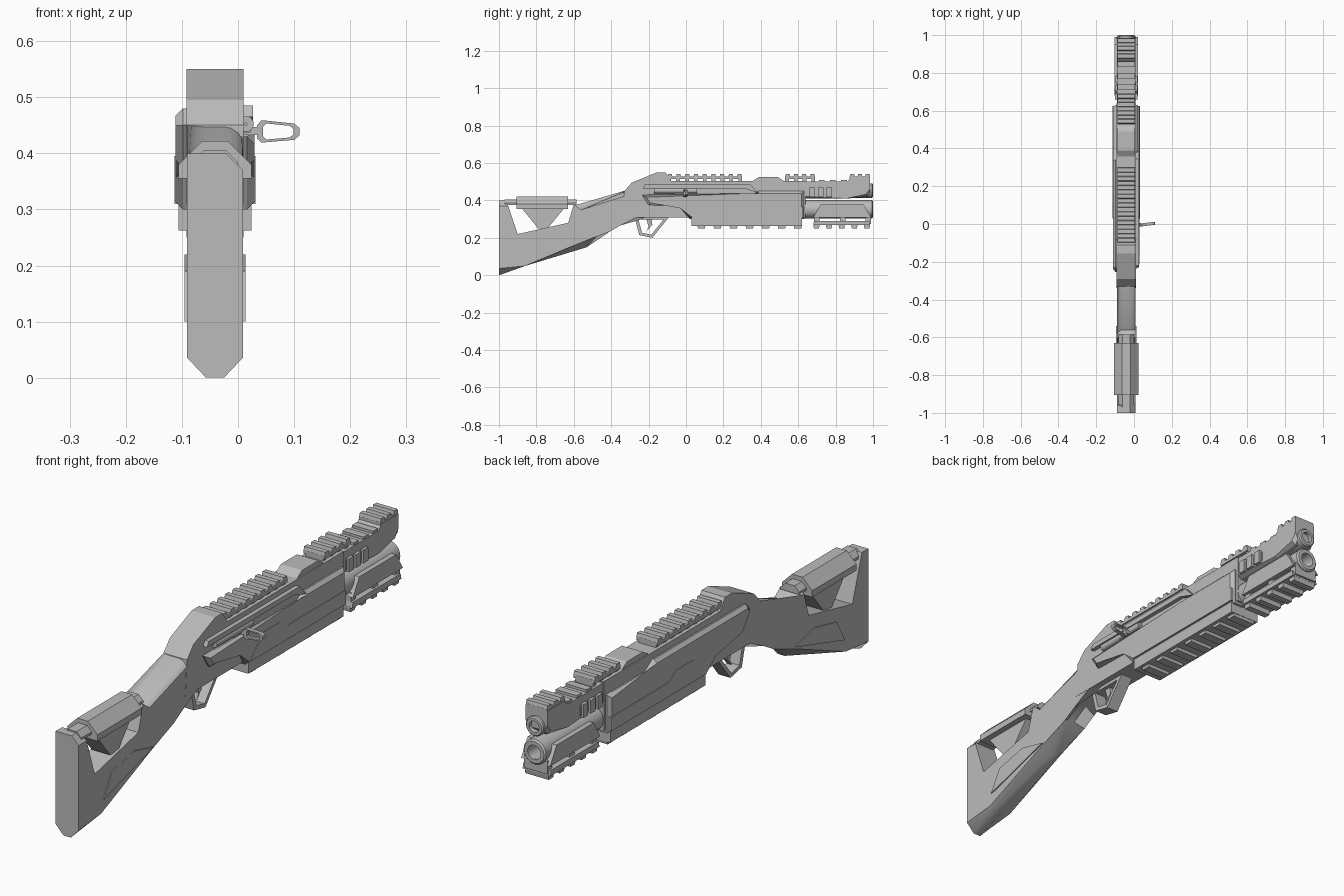
import bpy, bmesh, math

cube = bpy.data.objects.get("Cube")
if cube:
    bpy.data.objects.remove(cube)

MIDDLE = -.041  # centre plane; only the bolt handle reaches far out to +x
BODY = .051     # half widths of the body, the rails and the wide parts
RAIL = .046
GRIP = .065
PANEL = .07
DECK = .505     # height of the receiver top
TUBE = .352     # heights of the lower and upper barrel axes
BARREL = .452
MUZZLE = 1

grey = bpy.data.materials.new("plain_grey")
grey.use_nodes = True
grey.diffuse_color = (.5, .5, .5, 1)
grey.node_tree.nodes["Principled BSDF"].inputs["Base Color"].default_value = grey.diffuse_color


def finish(name, bm, smooth=False):
    bmesh.ops.recalc_face_normals(bm, faces=bm.faces)
    mesh = bpy.data.meshes.new(name)
    bm.to_mesh(mesh)
    bm.free()
    mesh.materials.append(grey)
    part = bpy.data.objects.new(name, mesh)
    bpy.context.collection.objects.link(part)
    if smooth:
        bpy.ops.object.select_all(action='DESELECT')
        part.select_set(True)
        bpy.context.view_layer.objects.active = part
        bpy.ops.object.shade_smooth_by_angle(angle=math.radians(35))


def bridge(bm, loop_a, loop_b):
    """Join two closed loops of vertices with quads."""
    for i in range(len(loop_a)):
        bm.faces.new((loop_a[i - 1], loop_a[i], loop_b[i], loop_b[i - 1]))


def prism(name, outline, half, x=MIDDLE, bevels=(), smooth=False):
    """Extrude a (y, z) outline along x; each bevel is (edge numbers, size, segments)."""
    bm = bmesh.new()
    sides = [[bm.verts.new((x + offset, y, z)) for y, z in outline] for offset in (-half, half)]
    for side in sides:
        bm.faces.new(side)
    bridge(bm, *sides)
    jobs = [([bm.edges.get((side[i], side[(i + 1) % len(side)])) for side in sides for i in numbers],
             size, segments) for numbers, size, segments in bevels]
    for edges, size, segments in jobs:
        bmesh.ops.bevel(bm, geom=edges, offset=size, segments=segments, profile=.5, affect='EDGES')
    finish(name, bm, smooth)


def slab(name, y, z, half, x=MIDDLE, lean=0, chamfer=0):
    """Block between two y and two z; lean shortens the top, or the bottom if negative."""
    (back, front), (low, high) = y, z
    top, bottom = max(lean, 0), max(-lean, 0)
    outline = [(back + bottom, low), (front - bottom, low), (front - top, high), (back + top, high)]
    prism(name, outline, half, x, [([2], chamfer, 1)] if chamfer else ())


def row(name, y, z, half, count, length, lean=0):
    """Evenly spaced slabs that fill a stretch of y."""
    back, front = y
    for k in range(count):
        start = back + (front - back - length) * k / (count - 1)
        slab(f"{name}_{k + 1}", (start, start + length), z, half, lean=lean)


def frame(name, outline, opening, place, depth):
    """Flat frame whose hole is the outline shrunk about its centre."""
    bm = bmesh.new()
    centre = [sum(axis) / len(outline) for axis in zip(*outline)]
    hole = [[c + opening * (p - c) for p, c in zip(point, centre)] for point in outline]
    loops = [[bm.verts.new(place(u, v, d)) for u, v in loop]
             for d, loop in ((-depth, outline), (depth, outline), (depth, hole), (-depth, hole))]
    for i in range(len(loops)):
        bridge(bm, loops[i - 1], loops[i])
    finish(name, bm)


def pipe(name, radius, bore, y, z, x=MIDDLE, steps=28):
    """Hollow round tube along y with a small bevelled lip at the muzzle end."""
    back, front = y
    lip = radius / 8
    section = [(bore, back), (bore, front), (radius - lip, front), (radius, front - lip), (radius, back)]
    bm = bmesh.new()
    angles = [math.tau * k / steps for k in range(steps)]
    spokes = [[bm.verts.new((x + r * math.cos(a), along, z + r * math.sin(a))) for r, along in section]
              for a in angles]
    for k in range(steps):
        bridge(bm, spokes[k - 1], spokes[k])
    finish(name, bm, smooth=True)


# Stock with an open notch, a chamfered underside and a rounded neck
prism("stock", [(-1, 0), (-.86, .05), (-.53, .15), (-.43, .26), (-.36, .3), (-.2, .31), (-.2, .46),
                (-.3, .46), (-.56, .35), (-.6, .38), (-.63, .28), (-.9, .22), (-.96, .4), (-1, .4)],
      BODY - .001, bevels=[(range(5), .034, 1), ([7], .035, 4), ([12], .03, 1)], smooth=True)
prism("stock_panel", [(-.85, .1), (-.54, .19), (-.66, .22), (-.8, .19)], BODY + .003)

# Cheek rest with its riser
slab("cheek_rest", (-.905, -.63), (.355, .422), GRIP, chamfer=.042)
slab("cheek_rest_core", (-.97, -.585), (.375, .405), .04, chamfer=.02)
slab("cheek_riser", (-.88, -.65), (.25, .36), .04, lean=-.09)

# Receiver with a sloped rear hump
prism("receiver", [(-.34, .31), (.64, .31), (.64, DECK), (-.08, DECK), (-.11, .55), (-.155, .55),
                   (-.29, .495), (-.33, .45)], BODY)

# Raised side panels; the left one leaves a slot open for the bolt
panel_base = [(-.2, .375), (-.02, .37), (.02, .3), (.63, .3), (.63, .45), (.385, .45)]
for side, direction, crown in (("right", -1, [(.34, .48), (-.23, .48), (-.255, .45)]),
                               ("left", 1, [(.35, .425), (-.235, .43)])):
    outline = panel_base + crown
    prism(f"{side}_panel", outline, PANEL / 2, MIDDLE + direction * PANEL / 2,
          [(range(len(outline)), .013, 1)])
prism("slot_top_strip", [(-.23, .465), (.31, .465), (.385, .44), (.345, .485), (-.22, .485)],
      .033, MIDDLE + .035)
prism("lower_plate", [(.03, .31), (.625, .31), (.625, .365), (.265, .365), (.22, .395), (.115, .395)],
      PANEL + .002)

# Bolt with its looped handle
pipe("bolt", .014, .002, (-.17, .06), BARREL, MIDDLE + .055)
slab("bolt_block", (-.06, .05), (.437, .468), .012, x=.011)
slab("handle_stem", (-.012, .004), (.433, .447), .016, x=.022)
frame("bolt_handle", [(.034, .45), (.042, .459), (.1, .453), (.11, .445), (.11, .432), (.1, .424),
                      (.042, .419), (.034, .427)], .72,
      lambda u, v, d: (u, d + u / 8 - .01, v), .008)

# Trigger guard and trigger
frame("trigger_guard", [(-.275, .312), (-.25, .215), (-.18, .2), (-.09, .312)], .72,
      lambda u, v, d: (MIDDLE + d, u, v), .026)
prism("trigger", [(-.215, .31), (-.2, .26), (-.21, .235), (-.18, .27), (-.185, .31)], .01)

# Handguard with a toothed lower rail
slab("handguard", (.03, .62), (.262, .33), GRIP)
row("handguard_tooth", (.06, .62), (.25, .27), BODY, 7, .045, lean=-.004)

# Lower tube inside the front shroud
pipe("lower_tube", .049, .028, (.6, MUZZLE), TUBE)
slab("tube_plug", (.88, .9), (TUBE - .025, TUBE + .025), .025)
for side, direction in (("right", -1), ("left", 1)):
    slab(f"{side}_shroud_plate", (.68, .99), (.31, .378), .01, MIDDLE + direction * .053, lean=.04)
row("shroud_post", (.685, .99), (.275, .325), BODY, 3, .03)
slab("shroud_rail", (.68, .985), (.268, .29), .06, lean=.005)
row("shroud_tooth", (.68, .985), (.25, .272), BODY, 5, .035, lean=-.004)

# Upper barrel housing, muzzle and side vents
prism("barrel_housing", [(.6, .41), (.86, .41), (.97, .42), (.985, .44), (.985, .52), (.88, .52),
                         (.86, .5), (.6, .5)], .048, bevels=[(range(3), .014, 1)])
pipe("muzzle", .038, .022, (.9, MUZZLE), BARREL)
row("side_vent", (.66, .78), (.418, .47), .06, 3, .03)
slab("vent_backing", (.655, .785), (.425, .463), BODY)

# Toothed top rails on short posts
for name, stretch, count in (("rear", (-.1, .3), 9), ("middle", (.53, .69), 4), ("front", (.875, .985), 3)):
    slab(f"{name}_rail", stretch, (.514, .527), RAIL)
    row(f"{name}_rail_tooth", stretch, (.525, .54), RAIL, count, .028, lean=.004)
    row(f"{name}_rail_post", stretch, (DECK - .01, .516), .038, count, .02)
slab("top_cover", (.35, .53), (.5, .525), RAIL, lean=.04)
row("barrel_rib", (.71, .86), (.498, .51), RAIL, 3, .03)
